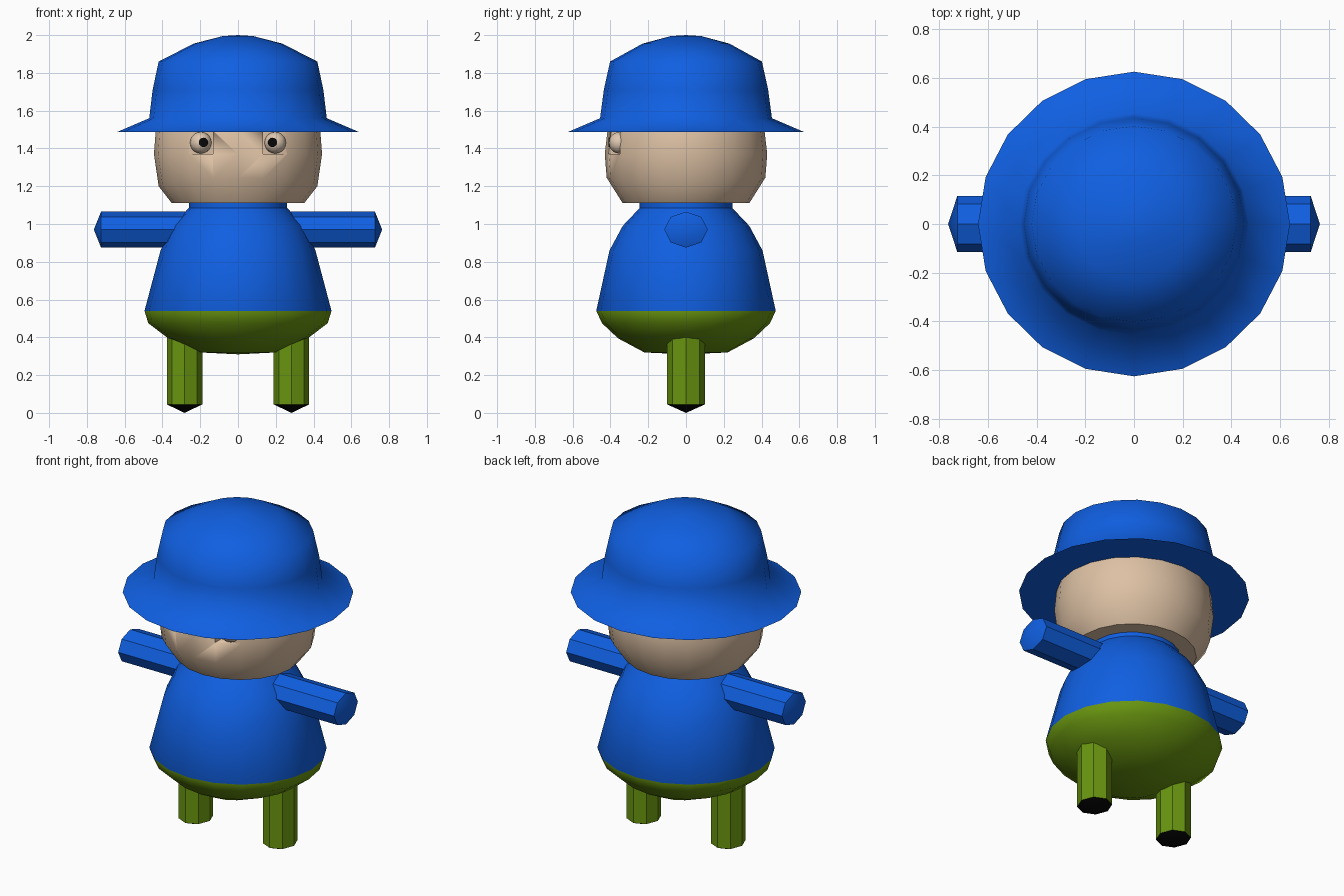
import bpy, bmesh, math
from mathutils import Matrix, Vector

if "Cube" in bpy.data.objects:
    bpy.data.objects.remove(bpy.data.objects["Cube"])


def material(name, rgb):
    m = bpy.data.materials.new(name)
    m.diffuse_color = (*rgb, 1)
    m.use_nodes = True
    m.node_tree.nodes["Principled BSDF"].inputs["Base Color"].default_value = m.diffuse_color
    return m


BLUE = material("blue cloth", (0.005, 0.115, 0.76))
GREEN = material("green cloth", (0.14, 0.30, 0.005))
SKIN = material("skin", (0.72, 0.53, 0.37))
EYE = material("eye beige", (0.74, 0.58, 0.44))
BLACK = material("black", (0.002, 0.002, 0.002))


def finish(name, bm, mats, angle):
    bmesh.ops.recalc_face_normals(bm, faces=bm.faces)
    mesh = bpy.data.meshes.new(name)
    bm.to_mesh(mesh)
    bm.free()
    ob = bpy.data.objects.new(name, mesh)
    bpy.context.collection.objects.link(ob)
    for m in mats:
        mesh.materials.append(m)
    bpy.ops.object.select_all(action='DESELECT')
    ob.select_set(True)
    bpy.context.view_layer.objects.active = ob
    bpy.ops.object.shade_smooth_by_angle(angle=math.radians(angle))
    return ob


def lathe(name, profile, sides, mats, angle=30, matrix=None, rule=None, bend=None):
    """Closed solid from (x radius, y radius, z) rings; zero radius makes a tip."""
    bm = bmesh.new()
    rings = []
    for i, (rx, ry, z) in enumerate(profile):
        if rx == 0:
            rings.append([bm.verts.new((0, 0, z))])
            continue
        ring = []
        for k in range(sides):
            a = 2 * math.pi * k / sides
            dz = bend[1] * math.sin(a) ** 2 if bend and bend[0] == i else 0
            ring.append(bm.verts.new((rx * math.cos(a), ry * math.sin(a), z + dz)))
        rings.append(ring)
    for a, b in zip(rings, rings[1:]):
        for k in range(sides):
            n = (k + 1) % sides
            if len(a) == 1:
                bm.faces.new((a[0], b[k], b[n]))
            elif len(b) == 1:
                bm.faces.new((a[k], a[n], b[0]))
            else:
                bm.faces.new((a[k], a[n], b[n], b[k]))
    for ring in (rings[0], rings[-1]):
        if len(ring) > 1:
            bm.faces.new(ring)
    if rule:
        for f in bm.faces:
            f.material_index = rule(f.calc_center_median())
    if matrix:
        bm.transform(matrix)
    return finish(name, bm, mats, angle)


# Hat with wide brim
lathe("hat", [(0.64, 0.625, 1.487), (0.47, 0.455, 1.56), (0.452, 0.435, 1.71),
              (0.42, 0.402, 1.86), (0.235, 0.23, 1.955), (0.08, 0.08, 1.995),
              (0, 0, 2.0)], 20, [BLUE], 60)

# Head with a jaw line that rises at the front and back
head = lathe("head", [(0.35, 0.335, 1.11), (0.42, 0.42, 1.20), (0.445, 0.43, 1.37),
                      (0.435, 0.415, 1.50), (0.40, 0.38, 1.58)], 20, [SKIN], 40,
             bend=(1, 0.045))

# Jumper and shorts, coloured by height
lathe("body", [(0, 0, 0.31), (0.20, 0.22, 0.32), (0.37, 0.36, 0.395),
               (0.475, 0.445, 0.475), (0.495, 0.475, 0.54), (0.41, 0.405, 0.86),
               (0.35, 0.335, 0.99), (0.26, 0.245, 1.085), (0.26, 0.245, 1.13)],
      20, [BLUE, GREEN], 40, rule=lambda c: int(c.z < 0.54))

for s, side in ((-1, "left"), (1, "right")):
    # Arm pointing straight out to the side
    lathe(side + "_arm", [(0.095, 0.115, 0.2), (0.095, 0.115, 0.725), (0, 0, 0.763)],
          8, [BLUE], 25,
          matrix=Matrix.Translation((0, 0, 0.97)) @ Matrix.Rotation(s * math.pi / 2, 4, 'Y'))
    # Leg with a black pointed sole
    lathe(side + "_leg", [(0, 0, 0), (0.094, 0.1, 0.045), (0.094, 0.1, 0.42)],
          8, [GREEN, BLACK], 25, matrix=Matrix.Translation((s * 0.283, 0, 0)),
          rule=lambda c: int(c.z < 0.045))

    # Square eye socket cut into the face
    bm = bmesh.new()
    bmesh.ops.create_cube(bm, size=1, matrix=Matrix.Translation((s * 0.197, -0.42, 1.43))
                          @ Matrix.Diagonal((0.13, 0.14, 0.12, 1)))
    cutter = finish(side + "_socket_cutter", bm, [SKIN], 30)
    cutter.hide_render = True
    cutter.hide_set(True)
    cut = head.modifiers.new(side + " socket", 'BOOLEAN')
    cut.operation = 'DIFFERENCE'
    cut.object = cutter

    # Eyeball and pupil
    bm = bmesh.new()
    bmesh.ops.create_uvsphere(bm, u_segments=16, v_segments=10, radius=0.057,
                              matrix=Matrix.Translation((s * 0.197, -0.352, 1.43)))
    finish(side + "_eye", bm, [EYE], 60)
    bm = bmesh.new()
    bmesh.ops.create_cone(bm, cap_ends=True, segments=12, radius1=0.025, radius2=0.025,
                          depth=0.009, matrix=Matrix.Translation((s * 0.183, -0.406, 1.432))
                          @ Matrix.Rotation(math.pi / 2, 4, 'X'))
    finish(side + "_pupil", bm, [BLACK], 30)
